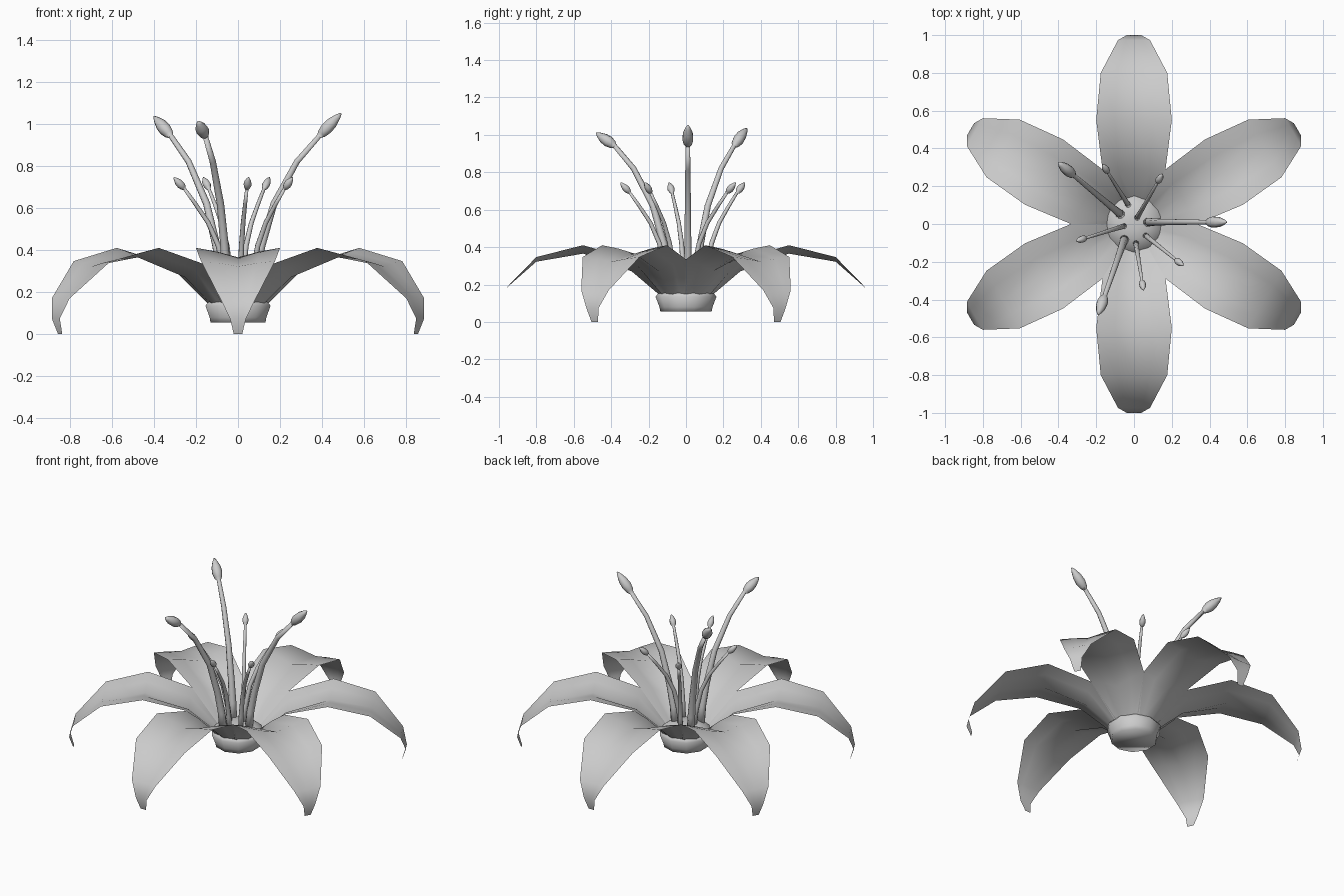
import bpy, bmesh, math
from mathutils import Vector, Matrix

cube = bpy.data.objects.get("Cube")
if cube:
    bpy.data.objects.remove(cube, do_unlink=True)

grey = bpy.data.materials.new("light grey")
grey.use_nodes = True
COLOUR = (0.6, 0.6, 0.6, 1)
grey.diffuse_color = COLOUR
grey.node_tree.nodes["Principled BSDF"].inputs["Base Color"].default_value = COLOUR


def loft(name, rings, closed, cap=False, sharp=None):
    """Skin a list of point rows; closed rows make tubes, open rows make sheets."""
    bm = bmesh.new()
    rows = [[bm.verts.new(p) for p in ring] for ring in rings]
    n = len(rows[0])
    for a, b in zip(rows, rows[1:]):
        for i in range(n if closed else n - 1):
            j = (i + 1) % n
            bm.faces.new((a[i], a[j], b[j], b[i]))
    if cap:
        bm.faces.new(rows[0][::-1])
        bm.faces.new(rows[-1])
    for f in bm.faces:
        f.smooth = True
    if sharp:
        for e in bm.edges:
            e.smooth = e.calc_face_angle(0) < sharp
    mesh = bpy.data.meshes.new(name)
    bm.to_mesh(mesh)
    bm.free()
    mesh.materials.append(grey)
    obj = bpy.data.objects.new(name, mesh)
    bpy.context.collection.objects.link(obj)
    return obj


def circle(centre, axis, radius, n):
    turn = Vector(axis).to_track_quat('Z', 'Y')
    return [Vector(centre) + turn @ Vector((radius * math.cos(t), radius * math.sin(t), 0))
            for t in (2 * math.pi * (i + 0.5) / n for i in range(n))]


# Petals: rows of (reach, half width, edge height, dip of the centre fold)
PETAL = [(0.125, 0.08, 0.15, 0.02), (0.29, 0.167, 0.335, 0.065), (0.55, 0.2, 0.41, 0.045),
         (0.80, 0.176, 0.347, 0.025), (0.973, 0.085, 0.17, 0.0),
         (1.0, 0.038, 0.075, 0.0), (0.976, 0.02, 0.0, 0.0)]
FOLD = [(-1, 0), (-0.5, 0.4), (0, 1), (0.5, 0.4), (1, 0)]
for k in range(6):
    spin = Matrix.Rotation(math.radians(30 + 60 * k), 3, 'Z')
    rings = [[spin @ Vector((r, s * w, z - d * dip)) for s, d in FOLD]
             for r, w, z, dip in PETAL]
    loft(f"petal_{k + 1}", rings, False)

# Flared cup with a low dome under the stamens
CUP = [(0.055, 0.137), (0.08, 0.142), (0.135, 0.163), (0.15, 0.15),
       (0.175, 0.125), (0.195, 0.08), (0.2, 0.03)]
loft("flower_base", [circle((0, 0, z), (0, 0, 1), r, 10) for z, r in CUP],
     True, True, math.radians(50))

# Path shapes: (share of the outward run, height)
LONG = [(0, 0.16), (0.03, 0.28), (0.1, 0.42), (0.24, 0.62), (0.5, 0.82), (0.75, 0.94)]
SHORT = [(0, 0.16), (0.05, 0.28), (0.17, 0.42), (0.36, 0.53), (0.6, 0.62), (0.8, 0.69)]
# Pollen head: (share of its length, share of its radius)
HEAD = [(0, 0.4), (0.12, 0.75), (0.35, 1), (0.6, 0.9), (0.85, 0.5), (1, 0.12)]


def stamen(name, base, tip, path, thick, head_radius):
    base, tip = Vector(base), Vector(tip)
    pts = [Vector((*base.lerp(tip.xy, s), z)) for s, z in path]
    rings = []
    for i, p in enumerate(pts):
        axis = pts[min(i + 1, len(pts) - 1)] - pts[max(i - 1, 0)]
        rings.append(circle(p, axis, thick * (1 - 0.5 * i / (len(pts) - 1)), 8))
    axis = tip - pts[-1]
    for s, r in HEAD:
        rings.append(circle(pts[-1] + axis * s, axis, head_radius * r, 8))
    loft(name, rings, True, True)


LONG_SPOTS = [((0.07, 0.01), (0.49, 0.01, 1.05)),
              ((-0.07, 0.05), (-0.4, 0.325, 1.035)),
              ((-0.05, -0.08), (-0.19, -0.48, 1.01))]
SHORT_SPOTS = [((0.015, 0.03), (0.15, 0.265)), ((-0.03, 0.1), (-0.165, 0.315)),
               ((-0.05, -0.01), (-0.305, -0.09)), ((0.06, -0.06), (0.26, -0.22)),
               ((0.01, -0.1), (0.05, -0.35))]
for k, (base, tip) in enumerate(LONG_SPOTS):
    stamen(f"long_stamen_{k + 1}", base, tip, LONG, 0.025, 0.031)
for k, (base, tip) in enumerate(SHORT_SPOTS):
    stamen(f"short_stamen_{k + 1}", base, (*tip, 0.745), SHORT, 0.016, 0.019)
